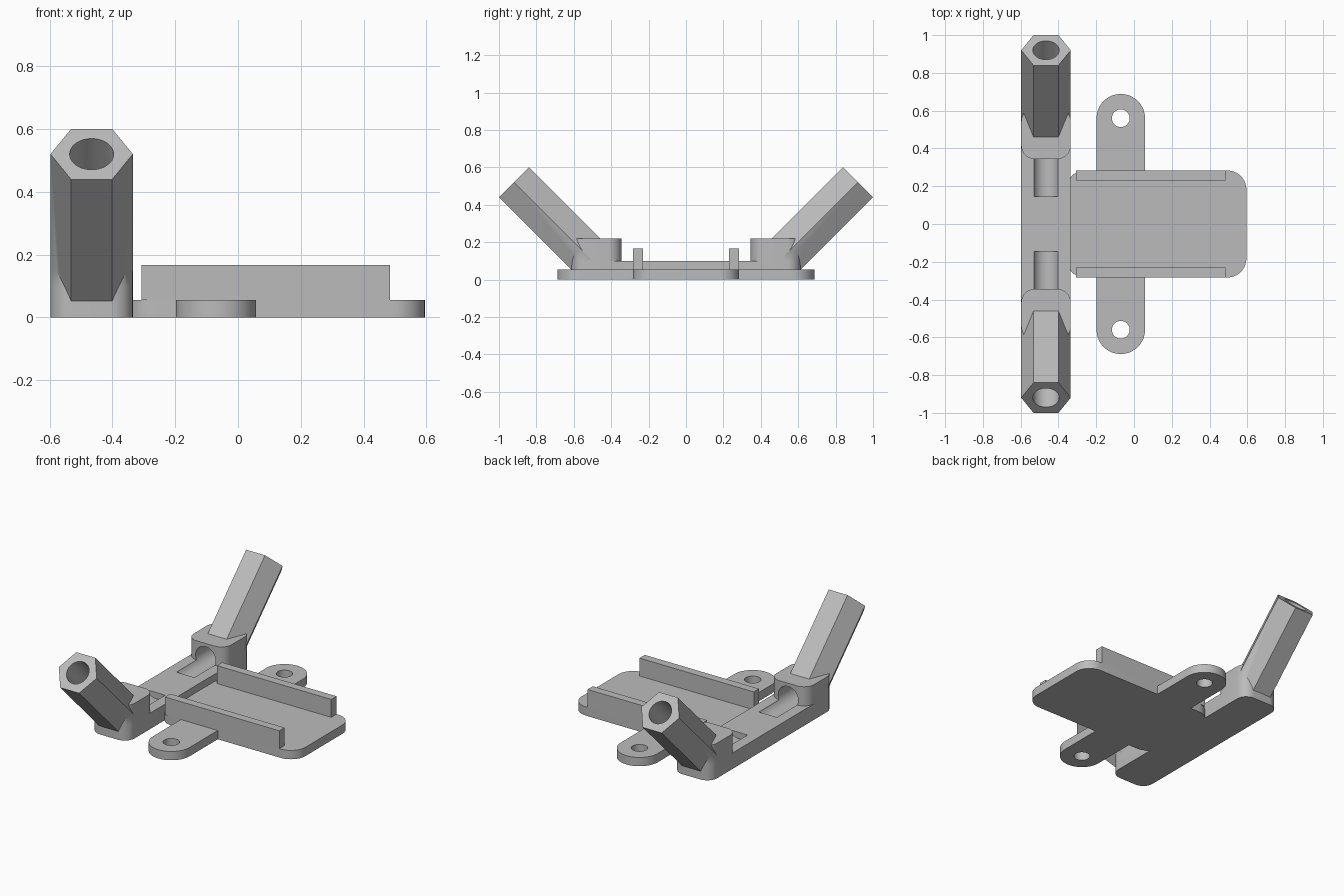
import bpy, bmesh
from math import radians, pi, cos, sin, sqrt
from mathutils import Vector

cube = bpy.data.objects.get("Cube")
if cube:
    bpy.data.objects.remove(cube, do_unlink=True)

grey = bpy.data.materials.new("plain grey")
grey.use_nodes = True
grey.diffuse_color = (0.5, 0.5, 0.5, 1)
grey.node_tree.nodes["Principled BSDF"].inputs["Base Color"].default_value = grey.diffuse_color


def add_object(name, bm):
    bmesh.ops.recalc_face_normals(bm, faces=bm.faces)
    mesh = bpy.data.meshes.new(name)
    bm.to_mesh(mesh)
    bm.free()
    mesh.materials.append(grey)
    obj = bpy.data.objects.new(name, mesh)
    bpy.context.collection.objects.link(obj)
    return obj


def slab(name, x0, x1, y0, y1, z0, z1, radius=0.0, steps=10):
    """Box with rounded vertical corners."""
    points = []
    corners = [(x1, y1, -1, -1), (x0, y1, 1, -1), (x0, y0, 1, 1), (x1, y0, -1, 1)]
    for i, (x, y, sx, sy) in enumerate(corners):
        for k in range(steps + 1 if radius else 1):
            a = pi / 2 * (i + k / steps)
            points.append((x + radius * (sx + cos(a)) if radius else x,
                           y + radius * (sy + sin(a)) if radius else y, z0))
    bm = bmesh.new()
    face = bm.faces.new([bm.verts.new(p) for p in points])
    top = bmesh.ops.extrude_face_region(bm, geom=[face])
    verts = [v for v in top["geom"] if isinstance(v, bmesh.types.BMVert)]
    bmesh.ops.translate(bm, verts=verts, vec=(0, 0, z1 - z0))
    return add_object(name, bm)


def rod(name, start, end, radius, sides):
    """Prism between two points; a corner points along x."""
    start, end = Vector(start), Vector(end)
    axis = (end - start).normalized()
    u = Vector((1, 0, 0)) if abs(axis.x) < 0.9 else Vector((0, 1, 0))
    v = axis.cross(u)
    bm = bmesh.new()
    rings = []
    for centre in (start, end):
        rings.append([bm.verts.new(centre + radius * (u * cos(2 * pi * i / sides) + v * sin(2 * pi * i / sides)))
                      for i in range(sides)])
    bm.faces.new(rings[0])
    bm.faces.new(rings[1])
    for i in range(sides):
        j = (i + 1) % sides
        bm.faces.new((rings[0][i], rings[0][j], rings[1][j], rings[1][i]))
    return add_object(name, bm)


def combine(target, tool, operation):
    mod = target.modifiers.new("combine", "BOOLEAN")
    mod.operation = operation
    mod.solver = "EXACT"
    mod.object = tool
    bpy.context.view_layer.objects.active = target
    bpy.ops.object.modifier_apply(modifier=mod.name)
    bpy.data.objects.remove(tool, do_unlink=True)


def finish(obj):
    bpy.ops.object.select_all(action="DESELECT")
    obj.select_set(True)
    bpy.context.view_layer.objects.active = obj
    bpy.ops.object.shade_smooth_by_angle(angle=radians(30))


BAR_X0, BAR_X1 = -0.597, -0.335
BAR_MID = (BAR_X0 + BAR_X1) / 2
PLATE = 0.055
EAR_X, EAR_Y, EAR_R = -0.07, 0.56, 0.128
HEX_R = (BAR_X1 - BAR_X0) / 2
TIP = Vector((BAR_MID, 0.92, 0.52))      # open end of each slanted tube


def along_tube(distance, side):
    step = distance / sqrt(2)
    return (TIP.x, side * (TIP.y - step), TIP.z - step)


# Flat tray, with the cross bar along its right end
frame = slab("bracket_frame", -0.36, 0.595, -0.283, 0.283, 0, PLATE, 0.1)
combine(frame, slab("cross_bar", BAR_X0, BAR_X1, -0.613, 0.613, 0, 0.1, 0.07), "UNION")

for side in (-1, 1):
    # Screw ear with a round end
    y0, y1 = sorted((side * 0.1, side * (EAR_Y + EAR_R)))
    combine(frame, slab("ear", EAR_X - EAR_R, EAR_X + EAR_R, y0, y1, 0, PLATE, EAR_R - 0.001, 16), "UNION")
    # Rounded socket block and its slanted hexagonal tube
    y0, y1 = sorted((side * 0.345, side * 0.613))
    combine(frame, slab("socket", BAR_X0, BAR_X1, y0, y1, 0, 0.22, 0.07), "UNION")
    combine(frame, rod("tube", along_tube(0.58, side), along_tube(0, side), HEX_R, 6), "UNION")

for side in (-1, 1):
    # Bore down the tube, meeting the level channel in the bar
    combine(frame, rod("bore", along_tube(0.56, side), along_tube(-0.05, side), 0.07, 48), "DIFFERENCE")
    combine(frame, rod("channel", (BAR_MID, side * 0.145, 0.13), (BAR_MID, side * 0.53, 0.13), 0.0695, 48),
            "DIFFERENCE")
    # Screw hole
    combine(frame, rod("screw_hole", (EAR_X, side * EAR_Y, -0.1), (EAR_X, side * EAR_Y, 0.2), 0.047, 40),
            "DIFFERENCE")
finish(frame)

# Upright rails along both edges of the tray
for side, name in ((-1, "front_rail"), (1, "back_rail")):
    y0, y1 = sorted((side * 0.231, side * 0.283))
    finish(slab(name, -0.308, 0.484, y0, y1, PLATE, 0.167))
